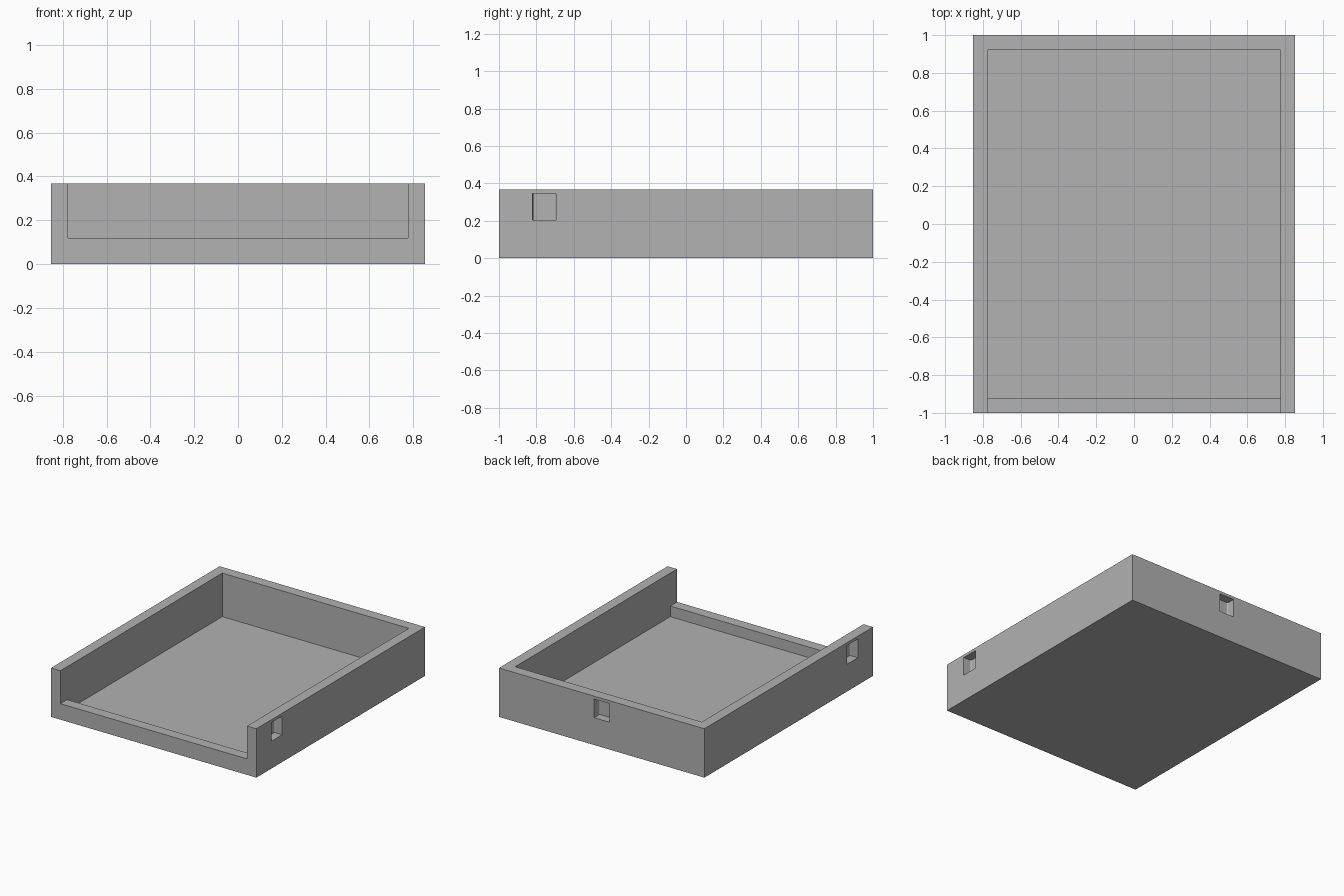
import bpy
import bmesh
from mathutils import Vector

if "Cube" in bpy.data.objects:
    bpy.data.objects.remove(bpy.data.objects["Cube"], do_unlink=True)

HALF_X, HALF_Y, HEIGHT = 0.853, 1.0, 0.367
IN_X, IN_Y = 0.775, 0.92
FLOOR, LIP = 0.04, 0.12
POCKET_W, POCKET_Z0, POCKET_Z1, POCKET_DEPTH = 0.126, 0.205, 0.345, 0.065

grey = bpy.data.materials.new("plain grey")
grey.use_nodes = True
colour = (0.445, 0.445, 0.445, 1)
grey.diffuse_color = colour
grey.node_tree.nodes["Principled BSDF"].inputs["Base Color"].default_value = colour


def box(name, low, high, round_upright=0):
    """Box between two corners, optionally with rounded upright edges."""
    low, high = Vector(low), Vector(high)
    bm = bmesh.new()
    bmesh.ops.create_cube(bm, size=1)
    for v in bm.verts:
        v.co = (low + high) / 2 + v.co * (high - low)
    if round_upright:
        upright = [e for e in bm.edges
                   if abs(e.verts[0].co.z - e.verts[1].co.z) > 0.001]
        bmesh.ops.bevel(bm, geom=upright, offset=round_upright, segments=4,
                        profile=0.5, affect='EDGES')
    mesh = bpy.data.meshes.new(name)
    bm.to_mesh(mesh)
    bm.free()
    mesh.materials.append(grey)
    obj = bpy.data.objects.new(name, mesh)
    bpy.context.collection.objects.link(obj)
    return obj


def cut(target, cutter):
    mod = target.modifiers.new("cut " + cutter.name, 'BOOLEAN')
    mod.operation = 'DIFFERENCE'
    mod.solver = 'EXACT'
    mod.object = cutter
    cutter.hide_render = True
    cutter.hide_viewport = True
    cutter.display_type = 'WIRE'


# Solid block hollowed into an open tray
tray = box("tray", (-HALF_X, -HALF_Y, 0), (HALF_X, HALF_Y, HEIGHT))
cut(tray, box("hollow_cutter", (-IN_X, -IN_Y, FLOOR), (IN_X, IN_Y, 1)))

# Front wall lowered to a lip between the side walls
cut(tray, box("front_opening_cutter", (-IN_X, -1.2, LIP), (IN_X, 0, 0.9)))

# Blind latch pockets on both sides near the front
w = POCKET_W / 2
pocket_y = -0.757
for side, name in ((1, "left"), (-1, "right")):
    xs = sorted((side * (HALF_X - POCKET_DEPTH), side * (HALF_X + 0.1)))
    cut(tray, box(name + "_pocket_cutter", (xs[0], pocket_y - w, POCKET_Z0),
                  (xs[1], pocket_y + w, POCKET_Z1), 0.01))

# Blind latch pocket in the middle of the back
cut(tray, box("back_pocket_cutter", (-w, HALF_Y - POCKET_DEPTH, POCKET_Z0),
              (w, HALF_Y + 0.1, POCKET_Z1), 0.01))

# Apply the cuts and drop the cutters
bpy.context.view_layer.update()
cutters = [m.object for m in tray.modifiers]
graph = bpy.context.evaluated_depsgraph_get()
final = bpy.data.meshes.new_from_object(tray.evaluated_get(graph))
tray.modifiers.clear()
tray.data = final
for c in cutters:
    bpy.data.objects.remove(c, do_unlink=True)
